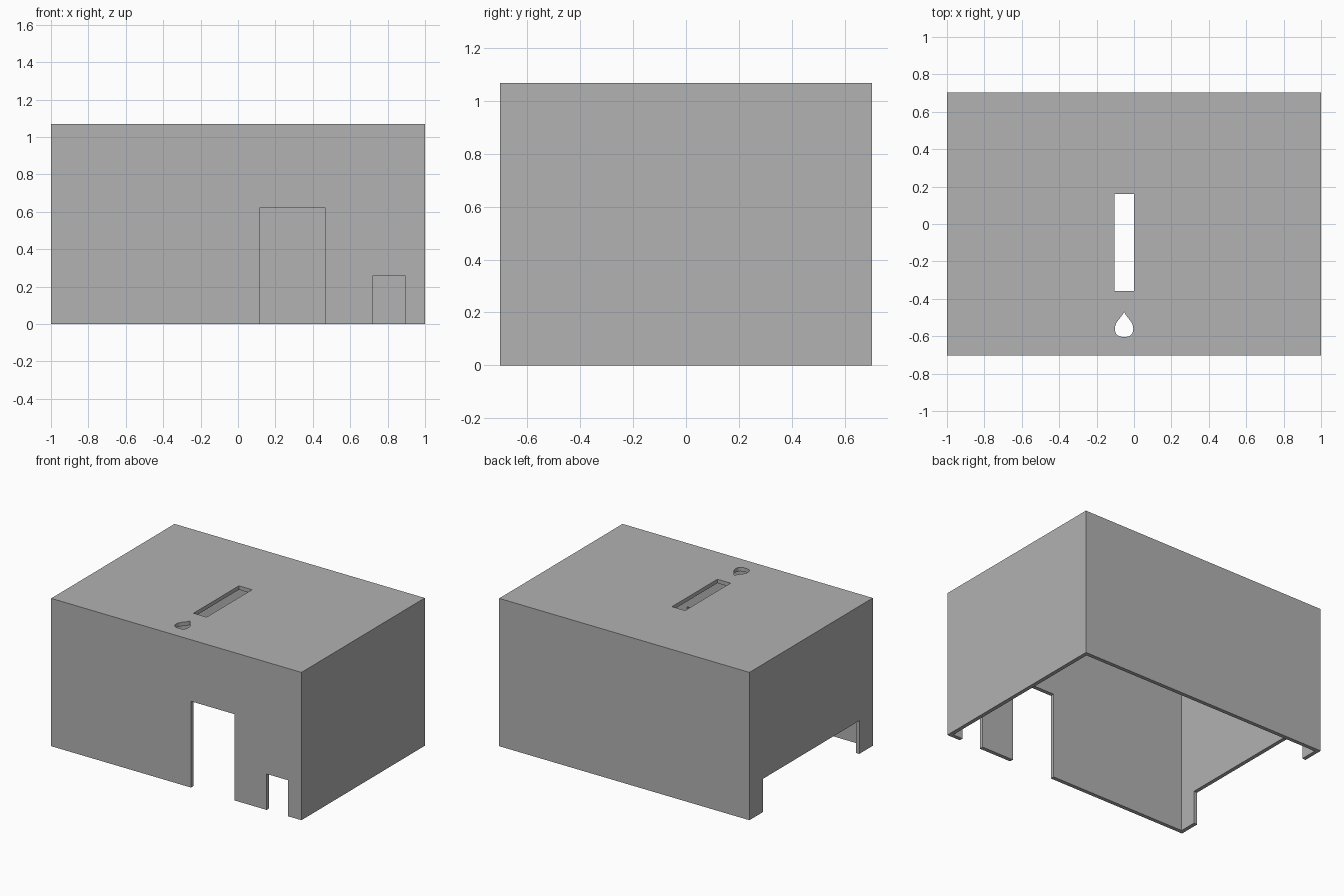
import bpy, bmesh
from mathutils import Vector

if "Cube" in bpy.data.objects:
    bpy.data.objects.remove(bpy.data.objects["Cube"], do_unlink=True)

W, D, H, T = 1.0, 0.704, 1.068, 0.028  # half width, half depth, height, wall

grey = bpy.data.materials.new("plain grey")
grey.use_nodes = True
colour = (0.445, 0.445, 0.445, 1)
grey.diffuse_color = colour
grey.node_tree.nodes["Principled BSDF"].inputs["Base Color"].default_value = colour


def prism(name, outline, z0, z1):
    """Extrude an xy outline from z0 to z1."""
    bm = bmesh.new()
    base = bm.faces.new([bm.verts.new((x, y, z0)) for x, y in outline])
    top = bmesh.ops.extrude_face_region(bm, geom=[base])["geom"]
    verts = [v for v in top if isinstance(v, bmesh.types.BMVert)]
    bmesh.ops.translate(bm, vec=Vector((0, 0, z1 - z0)), verts=verts)
    bmesh.ops.recalc_face_normals(bm, faces=bm.faces)
    mesh = bpy.data.meshes.new(name)
    bm.to_mesh(mesh)
    bm.free()
    mesh.materials.append(grey)
    obj = bpy.data.objects.new(name, mesh)
    bpy.context.collection.objects.link(obj)
    return obj


def box(name, x0, x1, y0, y1, z0, z1):
    return prism(name, [(x0, y0), (x1, y0), (x1, y1), (x0, y1)], z0, z1)


def drop_outline(cx, tip, half, side, bottom, steps=8):
    """Teardrop: two mirrored curves from the tip round to the bottom."""
    ctrl = [((0, tip), (half * 0.4, tip - 0.04), (half, side + 0.04), (half, side)),
            ((half, side), (half, bottom + 0.01), (half * 0.6, bottom), (0, bottom))]
    right = []
    for a, b, c, d in ctrl:
        for i in range(steps):
            t = i / steps
            s = 1 - t
            right.append(tuple(s**3 * a[k] + 3 * s * s * t * b[k] + 3 * s * t * t * c[k] + t**3 * d[k]
                               for k in (0, 1)))
    right.append((0, bottom))
    left = [(-x, y) for x, y in reversed(right[1:-1])]
    return [(cx + x, y) for x, y in right + left]


# Open-bottomed cover
cover = box("cover", -W, W, -D, D, 0, H)

# Cavity, wall openings and top holes
cutters = [
    box("cavity", -W + T, W - T, -D + T, D - T, -0.2, H - T),
    box("tall_front_opening", 0.117, 0.465, -D - 0.1, -D + 0.1, -0.3, 0.623),
    box("small_front_opening", 0.722, 0.893, -D - 0.1, -D + 0.1, -0.3, 0.26),
    box("wide_side_opening", -W - 0.1, -W + 0.1, -0.55, 0.55, -0.3, 0.24),
    box("top_slot", -0.105, 0, -0.358, 0.16, H - 0.1, H + 0.1),
    prism("drop_hole", drop_outline(-0.053, -0.47, 0.049, -0.56, -0.604), H - 0.1, H + 0.1),
]
for c in cutters:
    c.hide_render = True
    mod = cover.modifiers.new(c.name, 'BOOLEAN')
    mod.operation = 'DIFFERENCE'
    mod.solver = 'EXACT'
    mod.object = c

# Bake the cuts, then discard the cutters
bpy.context.view_layer.update()
graph = bpy.context.evaluated_depsgraph_get()
result = bpy.data.meshes.new_from_object(cover.evaluated_get(graph))
cover.modifiers.clear()
cover.data = result
result.materials.clear()
result.materials.append(grey)
for p in result.polygons:
    p.material_index = 0
for c in cutters:
    bpy.data.objects.remove(c, do_unlink=True)
